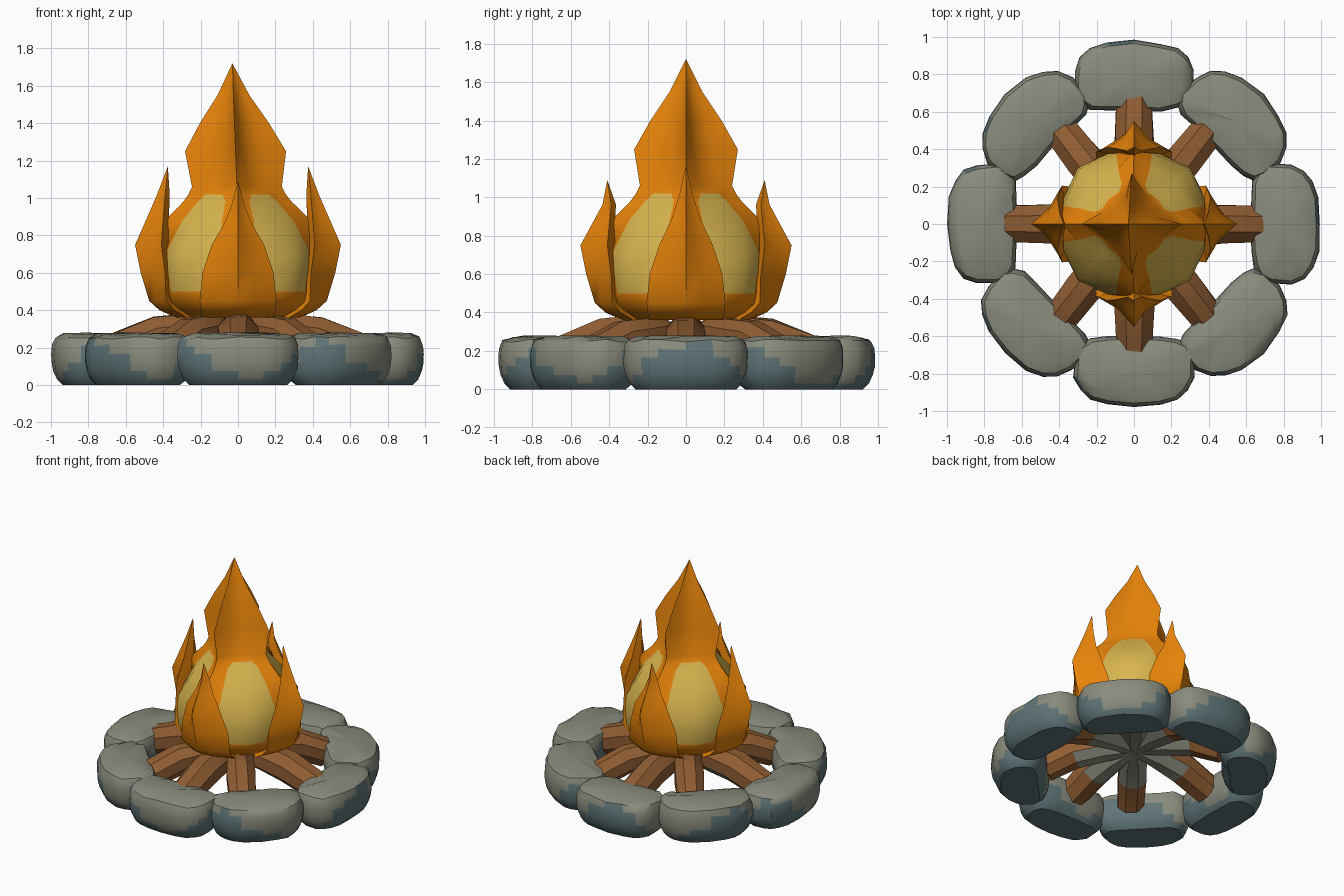
import bpy, bmesh, math, random
from mathutils import Vector

if "Cube" in bpy.data.objects:
    bpy.data.objects.remove(bpy.data.objects["Cube"])
random.seed(4)


def material(name, rgb):
    m = bpy.data.materials.new(name)
    m.diffuse_color = (*rgb, 1)
    m.use_nodes = True
    m.node_tree.nodes["Principled BSDF"].inputs["Base Color"].default_value = m.diffuse_color
    return m


ORANGE = material("flame orange", (0.82, 0.235, 0.003))
YELLOW = material("flame yellow", (0.70, 0.47, 0.08))
WOOD = material("wood brown", (0.28, 0.11, 0.033))
GREY = material("stone grey", (0.25, 0.26, 0.205))
BLUE = material("stone blue grey", (0.115, 0.175, 0.185))


def loft(name, rings, mats, rule=None, angle=0, tip=None, smooth=30):
    """Skin closed rings of points, cap both ends, turn about z, colour by rule(face)."""
    bm = bmesh.new()
    rows = [[bm.verts.new(p) for p in ring] for ring in rings]
    n = len(rows[0])
    for a, b in zip(rows, rows[1:]):
        for i in range(n):
            j = (i + 1) % n
            bm.faces.new((a[i], a[j], b[j], b[i]))
    bm.faces.new(rows[0][::-1])
    if tip:
        t = bm.verts.new(tip)
        for i in range(n):
            bm.faces.new((rows[-1][i], rows[-1][(i + 1) % n], t))
    else:
        bm.faces.new(rows[-1])
    bmesh.ops.recalc_face_normals(bm, faces=bm.faces)
    bm.normal_update()
    if rule:
        for f in bm.faces:
            f.material_index = rule(f)
    c, s = math.cos(angle), math.sin(angle)
    for v in bm.verts:
        x, y, z = v.co
        v.co = (c * x - s * y, s * x + c * y, z)
    me = bpy.data.meshes.new(name)
    bm.to_mesh(me)
    bm.free()
    for m in mats:
        me.materials.append(m)
    ob = bpy.data.objects.new(name, me)
    bpy.context.collection.objects.link(ob)
    bpy.ops.object.select_all(action='DESELECT')
    ob.select_set(True)
    bpy.context.view_layer.objects.active = ob
    bpy.ops.object.shade_smooth_by_angle(angle=math.radians(smooth))
    return ob


# Ring of eight stones: slightly bent rounded slabs
def stone(k):
    angle = k * math.pi / 4
    centre = (0.805, 0.775, 0.785, 0.775)[k % 4]
    bend = 0.3 if k % 2 == 0 else 0.6
    n, phase = 18, random.uniform(0, 6)
    wob = [random.uniform(0.93, 1.0) for _ in range(n)]
    rings = []
    for z, sc in ((0, 0.68), (0.03, 0.84), (0.075, 0.95), (0.12, 1.0), (0.165, 1.01),
                  (0.215, 0.99), (0.255, 0.9), (0.274, 0.66)):
        ring = []
        for i in range(n):
            t = 2 * math.pi * i / n
            c, s = math.cos(t), math.sin(t)
            w = sc * wob[i] * random.uniform(0.985, 1.0)
            x = 0.195 * w * math.copysign(abs(c) ** 0.65, c)
            y = 0.33 * (1 - (1 - w) * 0.6) * math.copysign(abs(s) ** 0.75, s)
            lift = random.uniform(-0.012, 0.006) if z > 0.2 else 0
            ring.append((centre + x - bend * y * y * (1 if x < 0.1 else 0.8) + 0.02 * bend, y, z + lift))
        rings.append(ring)

    # blue grey below a wavy line around the stone
    def rule(f):
        p = f.calc_center_median()
        t = math.atan2(p.y, (p.x - centre) * 1.6)
        return 1 if p.z < 0.135 + 0.1 * math.sin(2 * t + phase) and f.normal.z < 0.6 else 0
    loft(f"stone_{k + 1}", rings, [GREY, BLUE], rule, angle, (centre, 0, 0.28), 35)


# Eight bent logs leaning on each other in the middle, ashen underneath
def log(k):
    main = k % 2 == 0
    angle = k * math.pi / 4
    if not main:
        angle = math.copysign(1, math.sin(angle)) * math.radians(52 if math.cos(angle) > 0 else 128)
    end, wide = (0.655, 1.0) if main else (0.62, 0.92)
    rings = []
    for r, z, rad, tilt in ((0.0, 0.26, 0.05, 0.15), (0.2, 0.29, 0.105, 0.0),
                            (0.42, 0.262, 0.112, -0.3), (end, 0.175, 0.105, -0.38)):
        ring = []
        for i in range(8):
            t = 2 * math.pi * (i + 0.5) / 8
            q = rad * wide * random.uniform(0.95, 1.07)
            up = q * math.sin(t)
            ring.append((r - up * math.sin(tilt), q * math.cos(t), z + up * math.cos(tilt)))
        rings.append(ring)

    def rule(f):
        x = f.calc_center_median().x
        return 1 if (x < 0.2 and f.normal.z < 0.2) or (x < 0.4 and f.normal.z < -0.5) else 0
    loft(f"log_{k + 1}", rings, [WOOD, GREY], rule, angle)


for k in range(8):
    stone(k)
    log(k)

# Main flame: four sharp ridges on the axes, yellow panels on the diagonals
# z, ridge radius, diagonal radius, panel edge distance, panel half width
profile = [(0.36, 0.30, 0.28, 0.26, 0.10), (0.44, 0.40, 0.39, 0.37, 0.11),
           (0.50, 0.41, 0.415, 0.385, 0.12), (0.62, 0.40, 0.425, 0.365, 0.165),
           (0.72, 0.40, 0.415, 0.335, 0.20),
           (0.88, 0.39, 0.315, 0.27, 0.15), (0.98, 0.29, 0.225, 0.195, 0.105),
           (1.02, 0.26, 0.185, 0.175, 0.065), (1.06, 0.24, 0.155, 0.16, 0.07),
           (1.25, 0.27, 0.11, 0.125, 0.08), (1.40, 0.185, 0.085, 0.095, 0.06),
           (1.55, 0.085, 0.045, 0.05, 0.03)]
rings = []
for z, ra, rd, d, s in profile:
    shift = -0.03 * max(0, z - 0.9) / 0.8
    ring = []
    for q in range(4):
        a = q * math.pi / 2
        u = Vector((math.cos(a + math.pi / 4), math.sin(a + math.pi / 4), 0))
        v = Vector((-u.y, u.x, 0))
        off = Vector((shift, 0, z))
        ring += [off + Vector((ra * math.cos(a), ra * math.sin(a), 0)),
                 off + u * d - v * s, off + u * rd, off + u * d + v * s]
    rings.append(ring)


def panel_rule(f):
    # panel faces touch the diagonal line of the flame
    near = min(abs(abs(v.co.x + 0.03 * max(0, v.co.z - 0.9) / 0.8) - abs(v.co.y)) for v in f.verts)
    return 1 if 0.5 < f.calc_center_median().z < 1.02 and near < 0.002 else 0


loft("main_flame", rings, [ORANGE, YELLOW], panel_rule, 0, (-0.03, 0, 1.72), 40)

# Four side tongues: thin outer ridge, pointed top
# z, ridge radius, side radius, half width, inner radius, fullness of the ridge
tongue = [(0.36, 0.33, 0.27, 0.19, 0.15, 0.8), (0.40, 0.42, 0.34, 0.20, 0.25, 0.75),
          (0.45, 0.475, 0.385, 0.205, 0.30, 0.65), (0.60, 0.52, 0.39, 0.19, 0.33, 0.5),
          (0.75, 0.55, 0.41, 0.14, 0.36, 0.35),
          (0.88, 0.49, 0.40, 0.075, 0.37, 0.35), (1.0, 0.435, 0.39, 0.035, 0.365, 0.4)]
for k, name in enumerate(("right", "back", "left", "front")):
    stretch = 1.17 if k % 2 == 0 else 1.09
    tip_r = 0.375 if k % 2 == 0 else 0.41
    rings = []
    for z, ro, rs, w, ri, full in tongue:
        zz = z if z < 0.8 else 0.75 + (z - 0.75) * (stretch - 0.75) / 0.4
        rm, wm = rs + (ro - rs) * full, w * 0.45
        rings.append([(ro, 0, zz), (rm, wm, zz), (rs, w, zz),
                      (ri, 0, zz), (rs, -w, zz), (rm, -wm, zz)])
    loft(f"{name}_flame_tongue", rings, [ORANGE], None, k * math.pi / 2, (tip_r, 0, stretch), 40)
